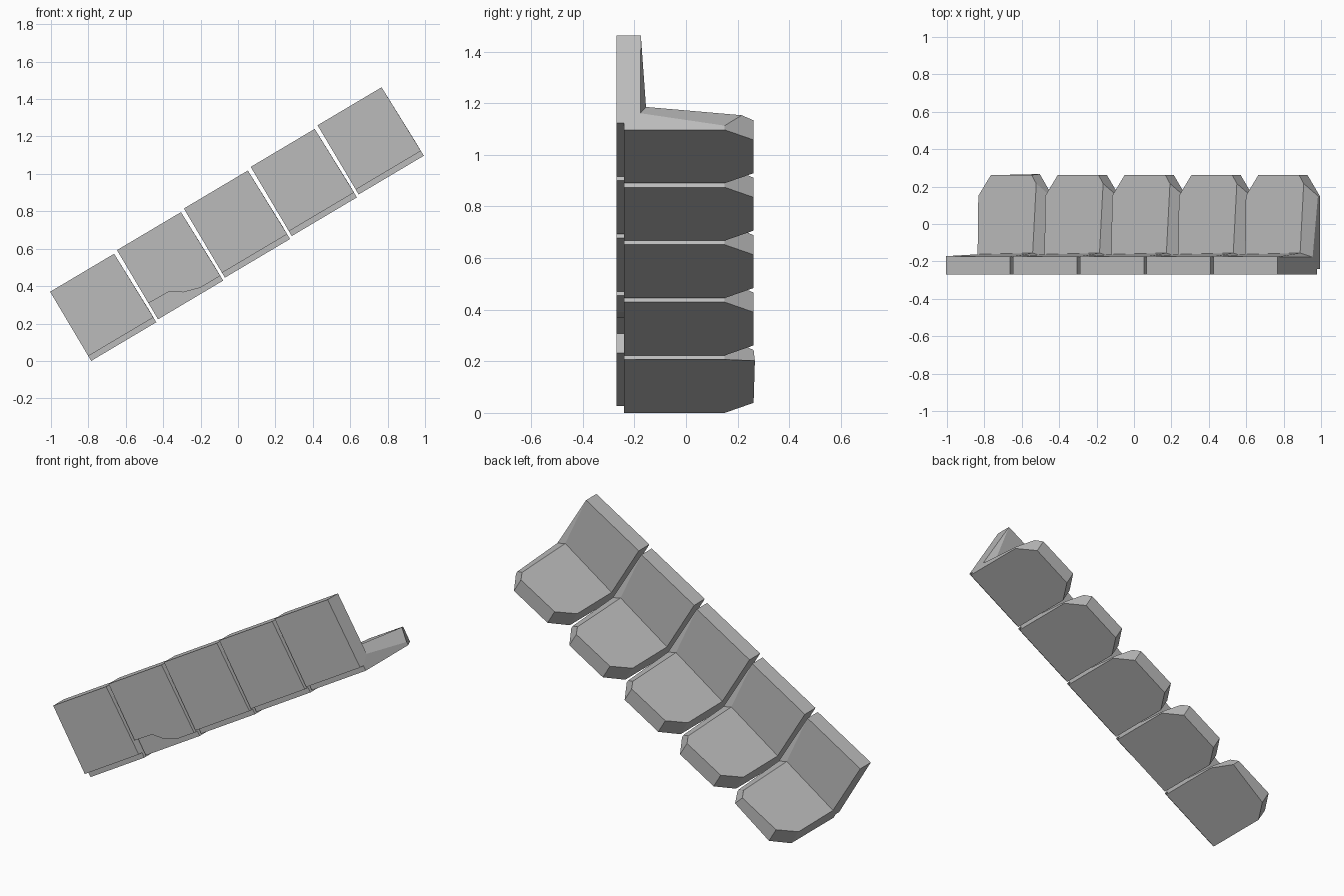
import bpy, bmesh, math
from mathutils import Matrix, Vector

if "Cube" in bpy.data.objects:
    bpy.data.objects.remove(bpy.data.objects["Cube"])

# Single stone grey
grey = bpy.data.materials.new("stone grey")
grey.diffuse_color = (0.5, 0.5, 0.5, 1)
grey.use_nodes = True
grey.node_tree.nodes["Principled BSDF"].inputs["Base Color"].default_value = grey.diffuse_color

LEN, HEIGHT = 0.405, 0.43
TILT = math.radians(30.7)
PLAIN_LIP = [(0, 0.03), (LEN, 0.03)]
CHIPPED_LIP = [(0, 0.10), (0.13, 0.097), (0.19, 0.055), (0.28, 0.03), (LEN, 0.03)]


def cut_corner(bm, point, normal):
    """Slice a back corner off the tread and close the opening."""
    res = bmesh.ops.bisect_plane(bm, geom=bm.verts[:] + bm.edges[:] + bm.faces[:],
                                 plane_co=point, plane_no=normal, clear_outer=True)
    edges = [e for e in res["geom_cut"] if isinstance(e, bmesh.types.BMEdge)]
    bmesh.ops.edgeloop_fill(bm, edges=edges)


def make_step(name, origin, lip, lifted=False):
    """L-shaped stone: upright front slab with a tread behind it."""
    bm = bmesh.new()
    new = lambda u, y, v: bm.verts.new((u, y, v))
    # Lower edge of the front slab, front and rear
    front = [new(u, -0.27, v) for u, v in lip]
    rear = [new(u, -0.24, v) for u, v in lip]
    # Remaining side outline at the low end and the high end
    a = [new(0, -0.24, 0), new(0, 0.262, 0), new(0, 0.262, 0.09),
         new(0, -0.162, 0.10), new(0, -0.172, HEIGHT), new(0, -0.27, HEIGHT)]
    b = [new(LEN, -0.24, 0), new(LEN, 0.262, 0), new(0.36, 0.262, 0.088),
         new(0.36, -0.155, 0.13), new(LEN - 0.007, -0.175, HEIGHT),
         new(LEN - 0.007, -0.27, HEIGHT)]
    notch = new(LEN, -0.177, 0.075)
    face = bm.faces.new
    for i in range(5):
        face((a[i], a[i + 1], b[i + 1], b[i]))
    face(front + [b[5], a[5]])
    face(rear + [b[0], a[0]])
    for i in range(len(lip) - 1):
        face((front[i], front[i + 1], rear[i + 1], rear[i]))
    # End faces
    face([front[0], rear[0]] + a)
    face((front[-1], rear[-1], notch, b[4], b[5]))
    face((rear[-1], b[0], b[1], notch))
    face((notch, b[1], b[2], b[3]))
    face((notch, b[3], b[4]))
    # Bevelled back corners
    cut_corner(bm, (0, 0.15, 0), Vector((-0.11, 0.075, 0)).normalized())
    cut_corner(bm, (LEN, 0.15, 0), Vector((0.11, 0.075, 0)).normalized())
    # Worn lower back corner
    if lifted:
        corner = min(bm.verts, key=lambda p: (p.co - Vector((0.33, 0.262, 0))).length)
        corner.co = (0.345, 0.267, 0.03)
    bmesh.ops.recalc_face_normals(bm, faces=bm.faces[:])
    bm.transform(Matrix.Translation(origin) @ Matrix.Rotation(-TILT, 4, 'Y'))
    mesh = bpy.data.meshes.new(name)
    bm.to_mesh(mesh)
    bm.free()
    mesh.materials.append(grey)
    bpy.context.collection.objects.link(bpy.data.objects.new(name, mesh))


# Five stones climbing in a row, the second one chipped
for i in range(5):
    make_step(f"edge_stone_{i + 1}", (-0.785 + 0.3575 * i, 0, 0.2225 * i),
              CHIPPED_LIP if i == 1 else PLAIN_LIP, lifted=(i == 0))
